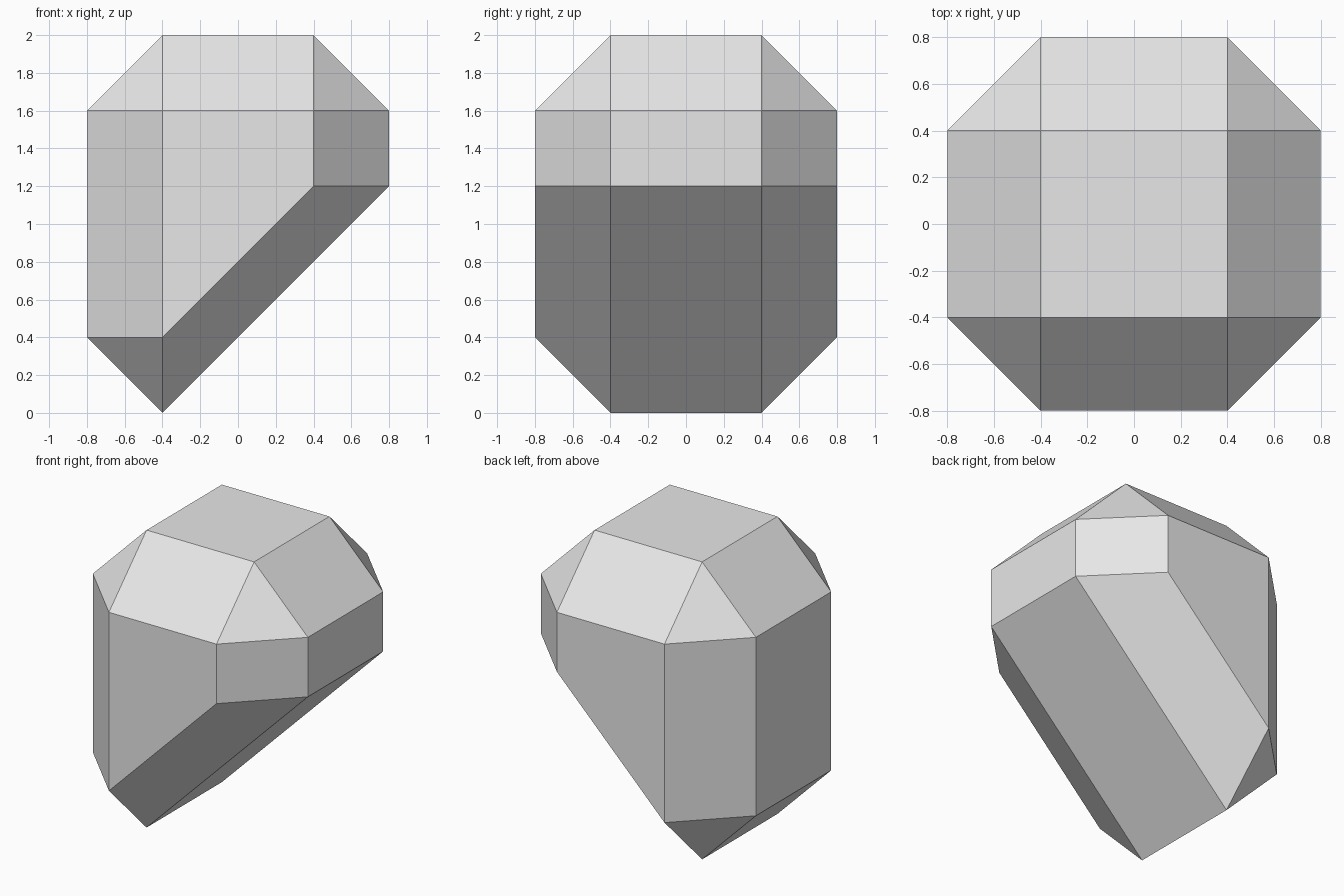
import bpy
import bmesh
import math
from mathutils import Vector

cube = bpy.data.objects.get("Cube")
if cube:
    bpy.data.objects.remove(cube, do_unlink=True)

# Plain grey stone
grey = bpy.data.materials.new("light grey")
grey.use_nodes = True
colour = (0.8, 0.8, 0.8, 1.0)
grey.diffuse_color = colour
grey.node_tree.nodes["Principled BSDF"].inputs["Base Color"].default_value = colour

# Core prism: tall on the right, short on the left, so the underside slopes
CHAMFER = 0.4
PROFILE = [(-0.4, 0.4), (-0.4, 1.6), (0.4, 1.6), (0.4, 1.2)]
core = [Vector((x, y, z)) for x, z in PROFILE for y in (-0.4, 0.4)]

# Grow every core corner along each axis, giving flat chamfers all round
bm = bmesh.new()
points = set()
for corner in core:
    for axis in range(3):
        for sign in (-1, 1):
            p = corner.copy()
            p[axis] += sign * CHAMFER
            points.add(tuple(round(c, 4) for c in p))
for p in sorted(points):
    bm.verts.new(p)

# Wrap the points and merge coplanar triangles into clean facets
hull = bmesh.ops.convex_hull(bm, input=bm.verts[:])
loose = set(hull["geom_interior"]) | set(hull["geom_unused"])
bmesh.ops.delete(bm, geom=[g for g in loose if isinstance(g, bmesh.types.BMVert)],
                 context="VERTS")
bmesh.ops.dissolve_limit(bm, angle_limit=math.radians(1),
                         verts=bm.verts[:], edges=bm.edges[:])
bmesh.ops.recalc_face_normals(bm, faces=bm.faces[:])

mesh = bpy.data.meshes.new("chamfered_block")
bm.to_mesh(mesh)
bm.free()
mesh.materials.append(grey)
block = bpy.data.objects.new("chamfered_block", mesh)
bpy.context.collection.objects.link(block)
